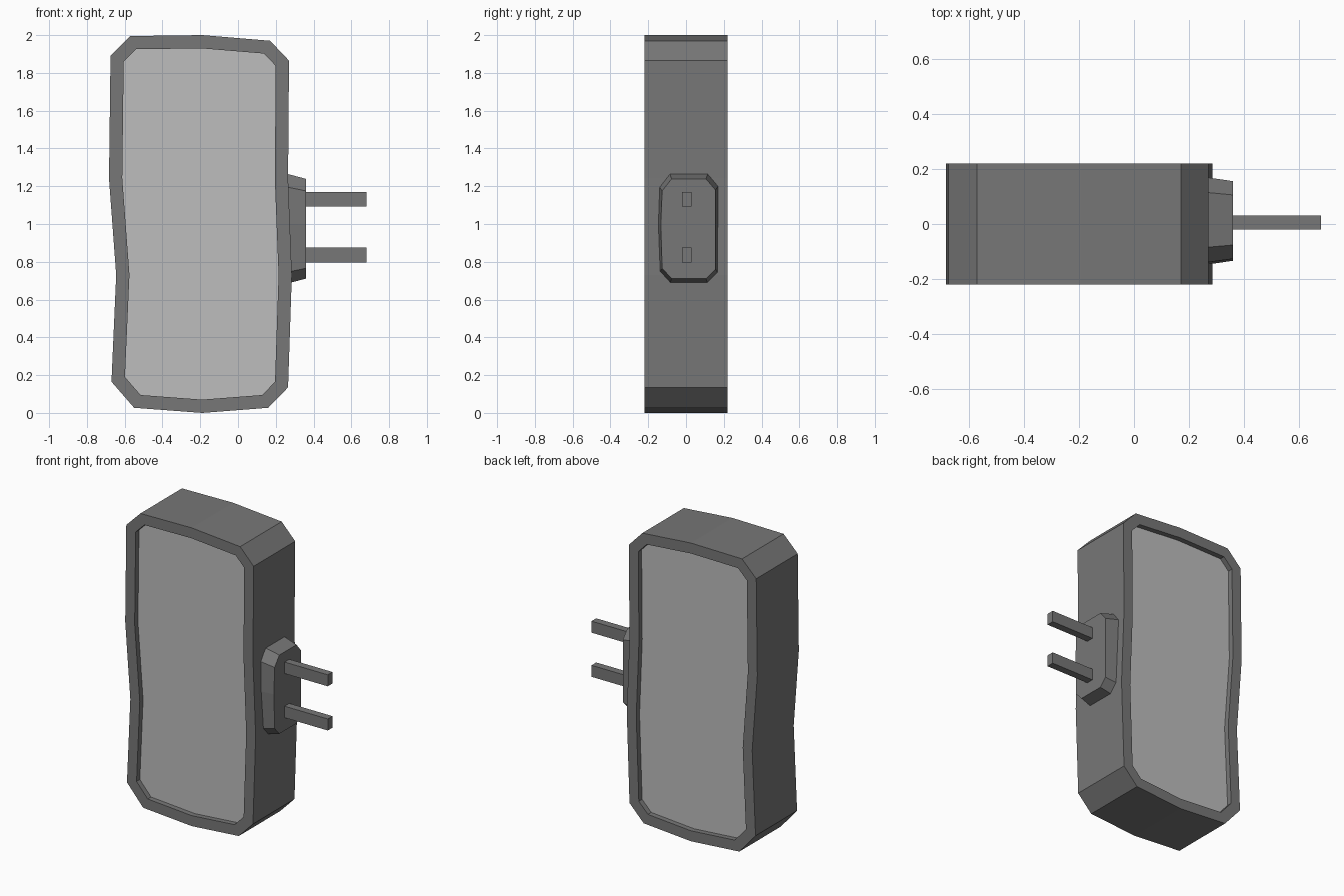
import bpy
import bmesh
from mathutils import Vector

cube = bpy.data.objects.get("Cube")
if cube:
    bpy.data.objects.remove(cube, do_unlink=True)


def make_material(name, value):
    mat = bpy.data.materials.new(name)
    mat.use_nodes = True
    colour = (value, value, value, 1.0)
    mat.diffuse_color = colour
    mat.node_tree.nodes["Principled BSDF"].inputs["Base Color"].default_value = colour
    return mat


dark_grey = make_material("dark grey", 0.185)
light_grey = make_material("light grey", 0.51)


def finish(bm, name, materials):
    bmesh.ops.recalc_face_normals(bm, faces=bm.faces)
    mesh = bpy.data.meshes.new(name)
    bm.to_mesh(mesh)
    bm.free()
    for mat in materials:
        mesh.materials.append(mat)
    obj = bpy.data.objects.new(name, mesh)
    bpy.context.collection.objects.link(obj)
    return obj


def loft(ring_a, ring_b):
    """Closed solid between two matching rings of points."""
    bm = bmesh.new()
    a = [bm.verts.new(p) for p in ring_a]
    b = [bm.verts.new(p) for p in ring_b]
    caps = [bm.faces.new(a), bm.faces.new(b)]
    for i in range(len(a)):
        j = (i + 1) % len(a)
        bm.faces.new((a[i], a[j], b[j], b[i]))
    bmesh.ops.recalc_face_normals(bm, faces=bm.faces)
    return bm, caps


# Case: wavy outline through the full depth, light panels sunk into front and back
HALF_DEPTH, RIM, RECESS = 0.22, 0.07, 0.035
outline = [(-0.57, 1.995), (-0.19, 2.0), (0.17, 1.97), (0.27, 1.865),
           (0.265, 1.24), (0.285, 0.73), (0.265, 0.135), (0.16, 0.027),
           (-0.19, 0.0), (-0.55, 0.027), (-0.67, 0.165), (-0.645, 0.73),
           (-0.683, 1.24), (-0.675, 1.89)]
bm, panels = loft([(x, -HALF_DEPTH, z) for x, z in outline],
                  [(x, HALF_DEPTH, z) for x, z in outline])
for panel in panels:
    inward = -panel.normal.copy()
    bmesh.ops.inset_individual(bm, faces=[panel], thickness=RIM, use_even_offset=True)
    # second ring makes the straight wall of the recess
    bmesh.ops.inset_individual(bm, faces=[panel], thickness=0.0)
    bmesh.ops.translate(bm, verts=panel.verts[:], vec=inward * RECESS)
    panel.material_index = 1
finish(bm, "case", [dark_grey, light_grey])

# Plug base: tapered block with cut corners on the right-hand wall
base_outline = [(-0.085, 1.265), (0.115, 1.265), (0.17, 1.2), (0.17, 0.74),
                (0.115, 0.685), (-0.085, 0.685), (-0.14, 0.745),
                (-0.148, 1.0), (-0.14, 1.195)]
centre = Vector((0.012, 0.975))
tip = [centre + (Vector(p) - centre) * 0.91 for p in base_outline]
bm, _ = loft([(0.262, y, z) for y, z in base_outline],
             [(0.36, p.x, p.y) for p in tip])
finish(bm, "plug_base", [dark_grey])

# Two square prongs
for name, z in (("upper_prong", 1.132), ("lower_prong", 0.836)):
    bm = bmesh.new()
    bmesh.ops.create_cube(bm, size=1.0)
    bmesh.ops.scale(bm, verts=bm.verts, vec=(0.34, 0.05, 0.077))
    bmesh.ops.translate(bm, verts=bm.verts, vec=(0.51, 0.005, z))
    finish(bm, name, [dark_grey])
